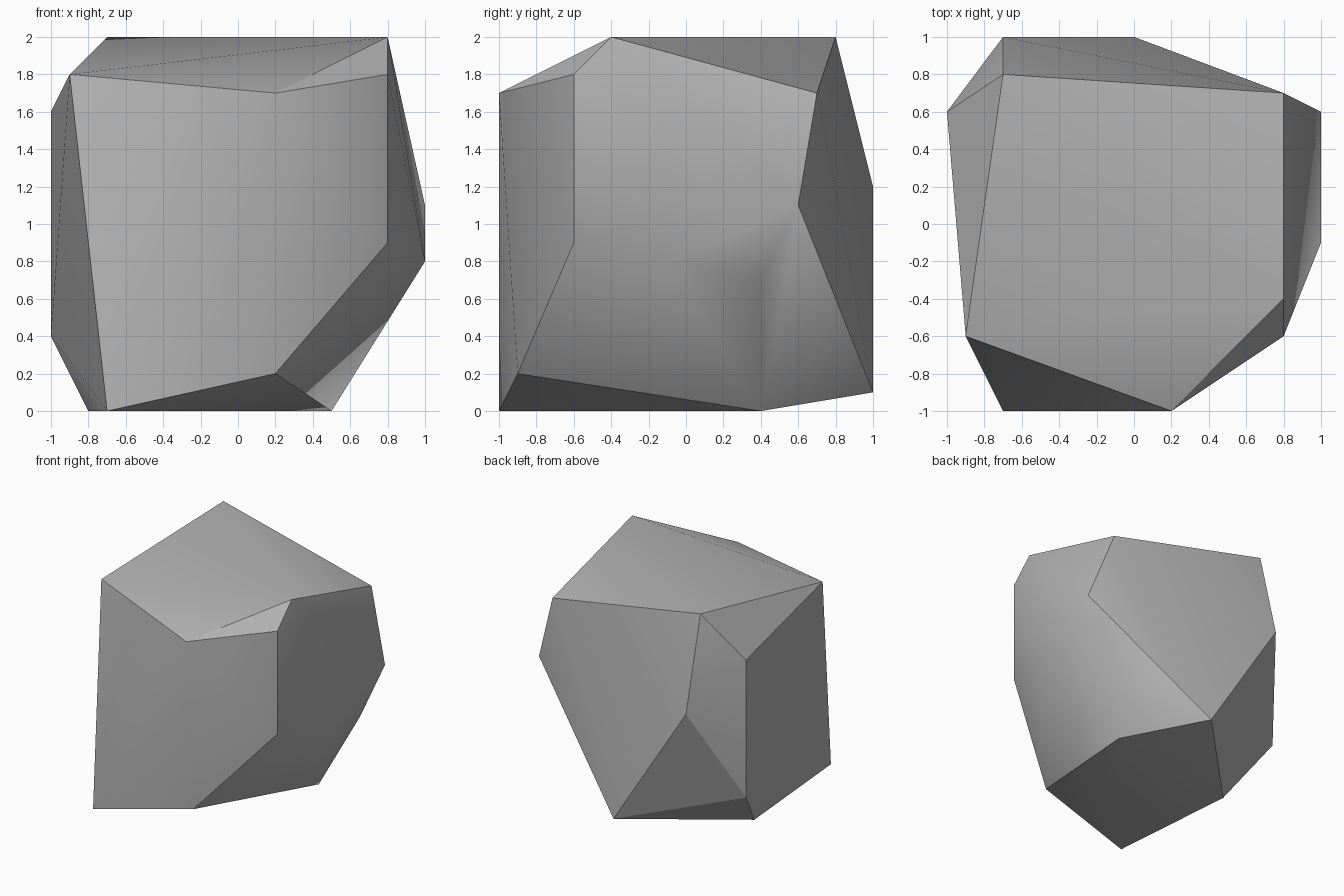
import bpy
import bmesh
from math import radians

default = bpy.data.objects.get("Cube")
if default:
    bpy.data.objects.remove(default, do_unlink=True)


def make_material(name, color):
    mat = bpy.data.materials.new(name)
    mat.use_nodes = True
    mat.diffuse_color = color
    mat.node_tree.nodes["Principled BSDF"].inputs["Base Color"].default_value = color
    return mat


# Corner points of the boulder, grouped by side
front = [(-.9, -.6, 1.8), (.2, -1, 1.7), (.8, -.6, 1.8),
         (.8, -.6, .9), (.2, -.9, .2), (-.7, -1, 0)]
crown = [(.8, -.4, 2), (-.7, .8, 2), (.8, .7, 1.7)]
flank = [(1, .6, 1.1), (1, -.1, .8), (.9, .4, .7)]
back = [(-1, .6, 1.6), (-1, .6, .4), (-.7, 1, 1.2), (0, 1, .1)]
base = [(.5, .4, 0), (-.8, .2, 0)]

# Faceted boulder: wrap the corners in a convex skin
bm = bmesh.new()
for corner in front + crown + flank + back + base:
    bm.verts.new(corner)
bmesh.ops.convex_hull(bm, input=bm.verts[:])
bmesh.ops.recalc_face_normals(bm, faces=bm.faces[:])
mesh = bpy.data.meshes.new("boulder")
bm.to_mesh(mesh)
bm.free()
boulder = bpy.data.objects.new("boulder", mesh)
bpy.context.collection.objects.link(boulder)
mesh.materials.append(make_material("stone grey", (.45, .45, .45, 1)))

# Soft shading across shallow creases, sharp on the rest
bpy.ops.object.select_all(action='DESELECT')
boulder.select_set(True)
bpy.context.view_layer.objects.active = boulder
bpy.ops.object.shade_smooth_by_angle(angle=radians(30))
